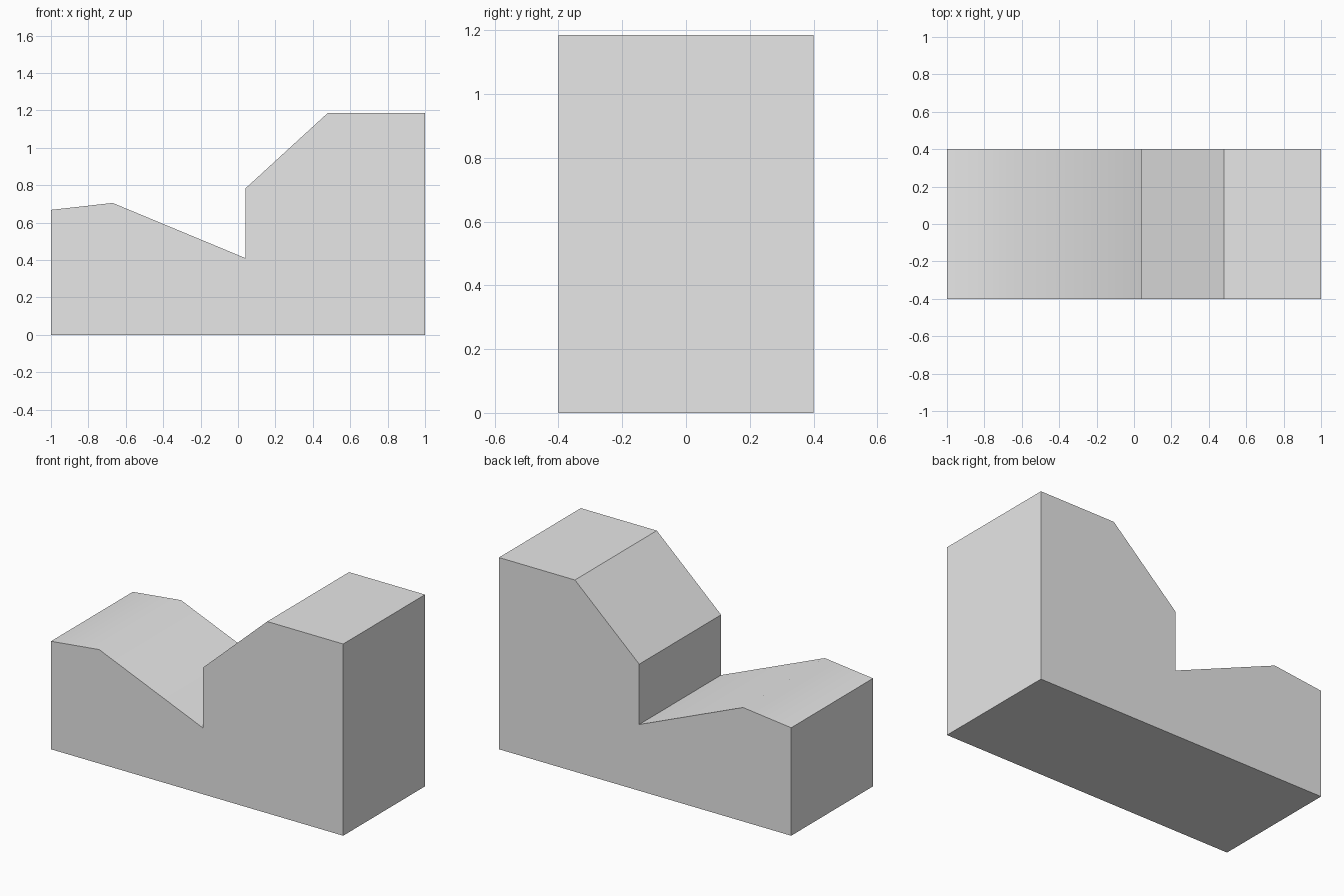
import bpy
import bmesh
import math

cube = bpy.data.objects.get("Cube")
if cube:
    bpy.data.objects.remove(cube, do_unlink=True)

# Plain grey material
grey = bpy.data.materials.new("light_grey")
grey.use_nodes = True
colour = (0.8, 0.8, 0.8, 1)
grey.diffuse_color = colour
grey.node_tree.nodes["Principled BSDF"].inputs["Base Color"].default_value = colour

# Side profile (x, z): low humped end, notch, then the tall chamfered end
HALF_DEPTH = 0.4
profile = [(-1, 0), (1, 0), (1, 1.186), (0.48, 1.186),
           (0.04, 0.783), (0.04, 0.41), (-0.67, 0.705), (-1, 0.668)]

# Extrude the profile from front to back
bm = bmesh.new()
front = bm.faces.new([bm.verts.new((x, -HALF_DEPTH, z)) for x, z in profile])
result = bmesh.ops.extrude_face_region(bm, geom=[front], use_keep_orig=True)
back_verts = [g for g in result["geom"] if isinstance(g, bmesh.types.BMVert)]
bmesh.ops.translate(bm, verts=back_verts, vec=(0, 2 * HALF_DEPTH, 0))
bmesh.ops.recalc_face_normals(bm, faces=bm.faces)

mesh = bpy.data.meshes.new("stepped_block")
bm.to_mesh(mesh)
bm.free()
mesh.materials.append(grey)
block = bpy.data.objects.new("stepped_block", mesh)
bpy.context.collection.objects.link(block)

# Soft ridge on the low end, every other edge sharp
bpy.ops.object.select_all(action="DESELECT")
block.select_set(True)
bpy.context.view_layer.objects.active = block
bpy.ops.object.shade_smooth_by_angle(angle=math.radians(30))
